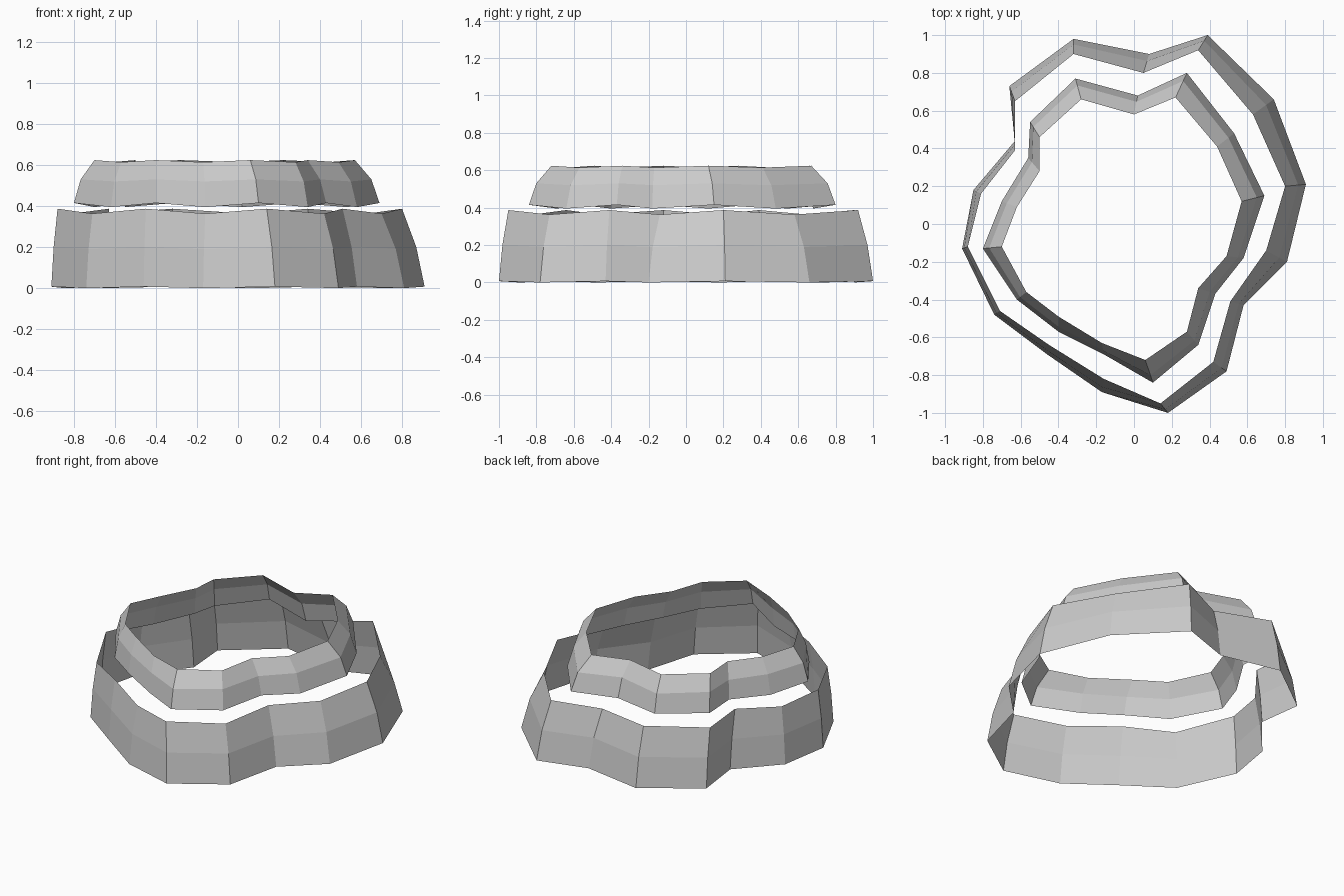
import bpy
import bmesh
from mathutils import Vector

default_cube = bpy.data.objects.get("Cube")
if default_cube:
    bpy.data.objects.remove(default_cube, do_unlink=True)


def make_material(name, colour):
    material = bpy.data.materials.new(name)
    material.use_nodes = True
    material.diffuse_color = colour
    material.node_tree.nodes["Principled BSDF"].inputs["Base Color"].default_value = colour
    return material


def make_band(name, foot, rim, levels, wobble, bulge, material):
    """Open wall lofted from a foot outline through a bulged middle to a rim outline.

    Outlines run clockwise seen from above; alternate corners dip by the wobble.
    """
    middle = [Vector(a).lerp(Vector(b), bulge) for a, b in zip(foot, rim)]
    mesh_builder = bmesh.new()
    rows = []
    for outline, height, dip in zip((foot, middle, rim), levels, wobble):
        row = []
        for index, (x, y) in enumerate(outline):
            z = height - dip * (index % 2)
            row.append(mesh_builder.verts.new((x, y, z)))
        rows.append(row)

    # Flat panels between neighbouring rows, facing outward
    for lower, upper in zip(rows, rows[1:]):
        for index in range(len(lower)):
            before = index - 1
            mesh_builder.faces.new((lower[index], lower[before],
                                    upper[before], upper[index]))

    mesh = bpy.data.meshes.new(name)
    mesh_builder.to_mesh(mesh)
    mesh_builder.free()
    mesh.materials.append(material)
    band = bpy.data.objects.new(name, mesh)
    bpy.context.collection.objects.link(band)
    return band


stone_grey = make_material("stone grey", (0.6, 0.6, 0.6, 1))

# Plan outlines of the wide lower wall
lower_foot = [(-.32, .98), (.08, .9), (.39, 1), (.74, .66),
              (.91, .21), (.81, -.2), (.58, -.43), (.49, -.78),
              (.18, -1), (-.17, -.89), (-.46, -.69), (-.74, -.48),
              (-.91, -.13), (-.85, .18), (-.63, .44), (-.66, .73)]
lower_rim = [(-.32, .9), (.05, .8), (.34, .92), (.63, .58),
             (.8, .2), (.7, -.14), (.51, -.41), (.42, -.73),
             (.14, -.95), (-.16, -.82), (-.45, -.64), (-.71, -.46),
             (-.88, -.12), (-.81, .16), (-.63, .39), (-.63, .65)]

# Plan outlines of the narrower upper wall
upper_foot = [(-.31, .77), (.02, .68), (.28, .8), (.53, .48),
              (.69, .15), (.58, -.18), (.43, -.37), (.34, -.64),
              (.1, -.84), (-.16, -.69), (-.4, -.57), (-.62, -.4),
              (-.8, -.13), (-.7, .12), (-.56, .35), (-.55, .54)]
upper_rim = [(-.28, .66), (0, .58), (.22, .67), (.44, .41),
             (.57, .12), (.49, -.17), (.34, -.34), (.28, -.57),
             (.06, -.72), (-.17, -.63), (-.4, -.49), (-.57, -.36),
             (-.7, -.12), (-.62, .09), (-.5, .28), (-.5, .46)]

make_band("lower_wall", lower_foot, lower_rim, levels=(.007, .2, .387),
          wobble=(.007, .01, .024), bulge=.37, material=stone_grey)
make_band("upper_wall", upper_foot, upper_rim, levels=(.415, .53, .624),
          wobble=(.02, .01, .01), bulge=.33, material=stone_grey)
